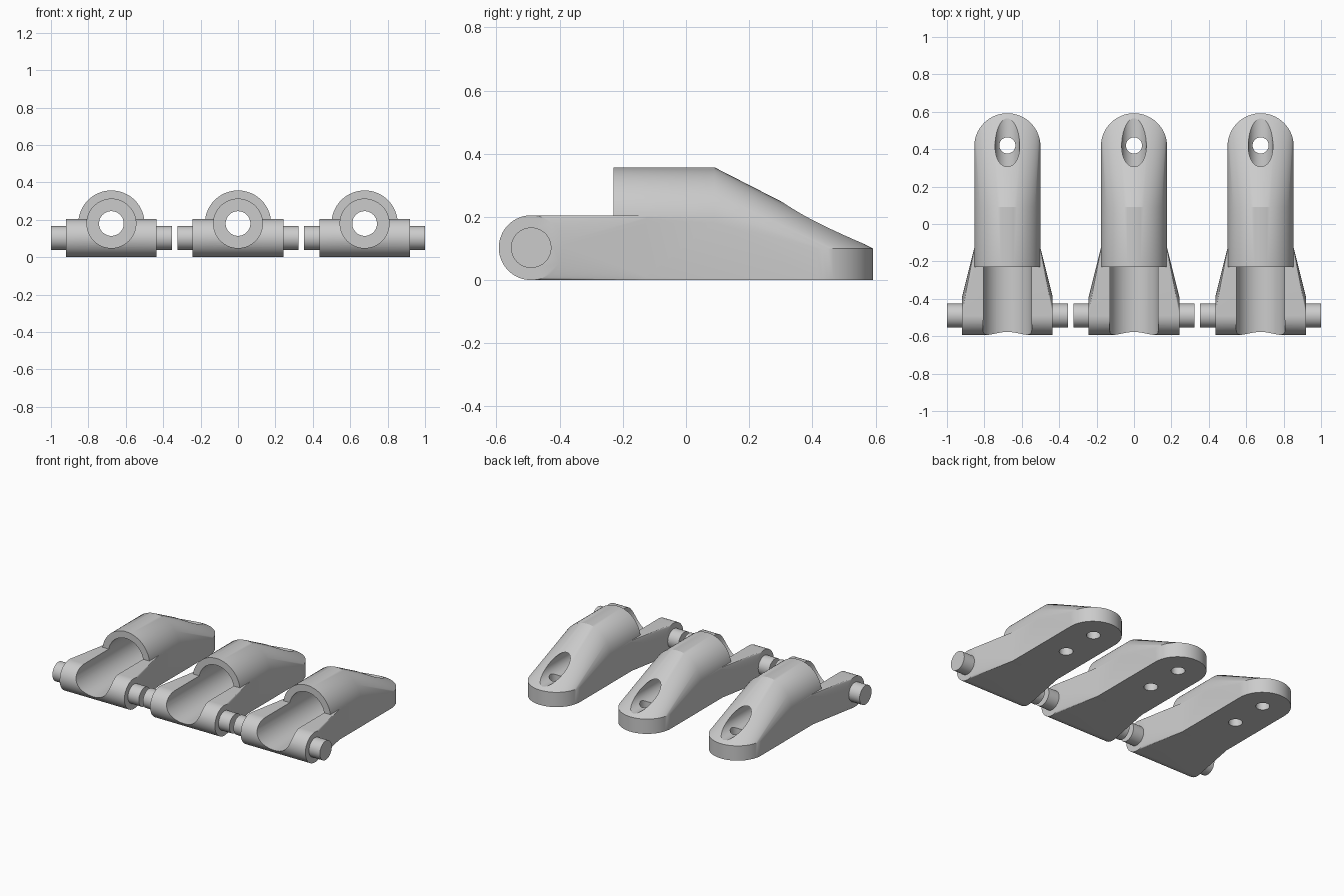
import bpy, bmesh, math
from mathutils import Matrix

if "Cube" in bpy.data.objects:
    bpy.data.objects.remove(bpy.data.objects["Cube"])

SEG = 64
grey = bpy.data.materials.new("light grey")
grey.diffuse_color = (0.6, 0.6, 0.6, 1)
grey.use_nodes = True
grey.node_tree.nodes["Principled BSDF"].inputs["Base Color"].default_value = grey.diffuse_color


def add_object(name, bm):
    bmesh.ops.recalc_face_normals(bm, faces=bm.faces)
    mesh = bpy.data.meshes.new(name)
    bm.to_mesh(mesh)
    bm.free()
    mesh.materials.append(grey)
    obj = bpy.data.objects.new(name, mesh)
    bpy.context.collection.objects.link(obj)
    return obj


def hull(name, points):
    """Convex solid around a set of points."""
    bm = bmesh.new()
    for p in points:
        bm.verts.new(p)
    res = bmesh.ops.convex_hull(bm, input=bm.verts[:])
    loose = {e for e in res["geom_interior"] + res["geom_unused"]
             if isinstance(e, bmesh.types.BMVert)}
    bmesh.ops.delete(bm, geom=list(loose), context='VERTS')
    bmesh.ops.dissolve_limit(bm, angle_limit=0.002, verts=bm.verts[:], edges=bm.edges[:])
    return add_object(name, bm)


def cylinder(name, axis, radius, start, end, a, b):
    """Cylinder along an axis; a, b are the other two coordinates in x, y, z order."""
    mid = (start + end) / 2
    rot = {'x': Matrix.Rotation(math.pi / 2, 4, 'Y'),
           'y': Matrix.Rotation(math.pi / 2, 4, 'X'), 'z': Matrix()}[axis]
    loc = {'x': (mid, a, b), 'y': (a, mid, b), 'z': (a, b, mid)}[axis]
    bm = bmesh.new()
    bmesh.ops.create_cone(bm, cap_ends=True, segments=SEG, radius1=radius, radius2=radius,
                          depth=end - start, matrix=Matrix.Translation(loc) @ rot)
    return add_object(name, bm)


def combine(target, tool, operation):
    mod = target.modifiers.new("cut", 'BOOLEAN')
    mod.object, mod.operation, mod.solver = tool, operation, 'EXACT'
    bpy.context.view_layer.objects.active = target
    bpy.ops.object.modifier_apply(modifier=mod.name)
    bpy.data.objects.remove(tool, do_unlink=True)


def circle(r, n=SEG, sweep=2 * math.pi):
    return [(r * math.cos(sweep * i / n), r * math.sin(sweep * i / n)) for i in range(n + 1)]


# Domed body sloping down to a rounded flat heel
pts = [(x, 0.415 + y, z) for x, y in circle(0.177)[:-1] for z in (0, 0.1)]
for y in (-0.23, 0.09):
    pts += [(x, y, 0.18 + z) for x, z in circle(0.177, SEG // 2, math.pi)]
    pts += [(s * 0.177, y, 0) for s in (-1, 1)]
link = hull("socket_link", pts)

# Wide front cradle tapering back into the body
pts = [(s * 0.242, -0.49 + y, 0.1025 + z) for y, z in circle(0.1025)[:-1] for s in (-1, 1)]
pts += [(s * 0.17, -0.10, z) for s in (-1, 1) for z in (0, 0.205)]
combine(link, hull("cradle", pts), 'UNION')

# Pivot pins
for s in (-1, 1):
    lo, hi = sorted((s * 0.2, s * 0.323))
    combine(link, cylinder("pivot_pin", 'x', 0.064, lo, hi, -0.49, 0.1025), 'UNION')

# Wide socket, through bore, and the two vertical holes
combine(link, cylinder("socket", 'y', 0.131, -0.8, 0.09, 0, 0.18), 'DIFFERENCE')
combine(link, cylinder("bore", 'y', 0.066, 0.0, 0.8, 0, 0.18), 'DIFFERENCE')
for y in (0.16, 0.42):
    combine(link, cylinder("screw_hole", 'z', 0.043, -0.1, 0.18, 0, y), 'DIFFERENCE')

# Smooth the curved surfaces
bpy.ops.object.select_all(action='DESELECT')
link.select_set(True)
bpy.context.view_layer.objects.active = link
bpy.ops.object.shade_smooth_by_angle(angle=math.radians(25))

# Row of three identical links
link.name = "middle_link"
for name, x in (("left_link", -0.677), ("right_link", 0.677)):
    copy = link.copy()
    copy.name = name
    copy.location.x = x
    bpy.context.collection.objects.link(copy)
